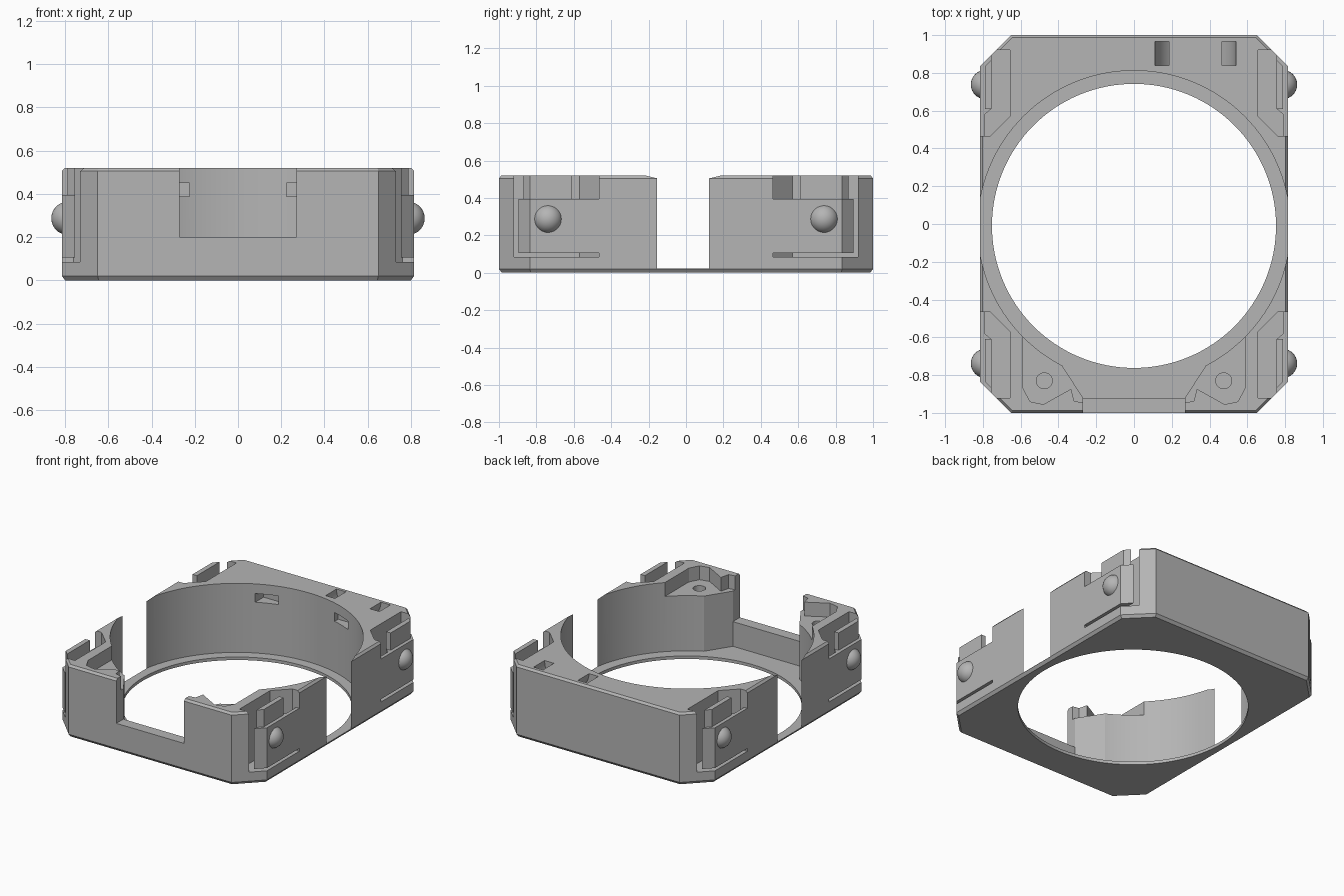
import bpy, bmesh, math
from mathutils import Matrix

old = bpy.data.objects.get("Cube")
if old:
    bpy.data.objects.remove(old, do_unlink=True)

grey = bpy.data.materials.new("plain_grey")
grey.use_nodes = True
grey.diffuse_color = (0.46, 0.46, 0.46, 1)
grey.node_tree.nodes["Principled BSDF"].inputs["Base Color"].default_value = (0.46, 0.46, 0.46, 1)

HX, HY, CORNER = 0.815, 1.0, 1.65   # half sizes and the x + y sum on the corner cuts
HEIGHT, FLOOR = 0.52, 0.022


def loft(name, rings):
    """Closed solid through matching rings of (x, y, z) points."""
    bm = bmesh.new()
    loops = [[bm.verts.new(p) for p in ring] for ring in rings]
    n = len(loops[0])
    for a, b in zip(loops, loops[1:]):
        for i in range(n):
            j = (i + 1) % n
            bm.faces.new((a[i], a[j], b[j], b[i]))
    bm.faces.new(loops[0][::-1])
    bm.faces.new(loops[-1])
    bmesh.ops.recalc_face_normals(bm, faces=bm.faces)
    mesh = bpy.data.meshes.new(name)
    bm.to_mesh(mesh)
    bm.free()
    mesh.materials.append(grey)
    obj = bpy.data.objects.new(name, mesh)
    bpy.context.collection.objects.link(obj)
    return obj


def prism(name, points, z0, z1):
    return loft(name, [[(x, y, z) for x, y in points] for z in (z0, z1)])


def box(name, x0, x1, y0, y1, z0, z1):
    return prism(name, [(x0, y0), (x1, y0), (x1, y1), (x0, y1)], z0, z1)


def arc(cx, cy, r, a0, a1, n):
    angles = [math.radians(a0 + (a1 - a0) * i / n) for i in range(n + 1)]
    return [(cx + r * math.cos(a), cy + r * math.sin(a)) for a in angles]


def disc(name, cx, cy, r, z0, z1, n=128):
    return prism(name, arc(cx, cy, r, 0, 360, n)[:-1], z0, z1)


def mirrored(points, sx, sy=1):
    return [(x * sx, y * sy) for x, y in points]


def smooth(obj):
    bpy.ops.object.select_all(action='DESELECT')
    obj.select_set(True)
    bpy.context.view_layer.objects.active = obj
    bpy.ops.object.shade_smooth_by_angle(angle=math.radians(25))


def cut(target, cutter):
    bpy.context.view_layer.objects.active = target
    mod = target.modifiers.new("cut", 'BOOLEAN')
    mod.operation, mod.solver, mod.object = 'DIFFERENCE', 'EXACT', cutter
    bpy.ops.object.modifier_apply(modifier=mod.name)
    bpy.data.objects.remove(cutter, do_unlink=True)


def outline(inset, z):
    """Rectangle with cut corners, moved inward by an inset."""
    x, y = HX - inset, HY - inset
    s = CORNER - inset * math.sqrt(2)
    q = [(x, s - x), (s - y, y)]
    pts = q + [(-a, b) for a, b in q[::-1]]
    pts += [(-a, -b) for a, b in q] + [(a, -b) for a, b in q[::-1]]
    return [(a, b, z) for a, b in pts]


# Main frame block with bevelled rims
frame = loft("frame", [outline(0.015, 0), outline(0, 0.02),
                       outline(0, HEIGHT - 0.015), outline(0.013, HEIGHT)])

# Through hole and the wider bore above the thin floor
cut(frame, disc("hole", 0, -0.01, 0.752, -0.1, 0.1))
cut(frame, disc("bore", 0, -0.015, 0.827, FLOOR, 0.7))

# Front opening: flared inside, with a low sill at the front wall
flare = [(0.27, -0.92), (0.38, -0.75), (0.38, -0.5)]
cut(frame, prism("flare", flare + mirrored(flare, -1)[::-1], FLOOR, 0.7))
cut(frame, box("notch", -0.27, 0.27, -1.1, -0.9, 0.2, 0.7))

# Screw recesses on the front posts
recess = [(0.587, -0.5), (0.587, -0.87), (0.55, -0.94), (0.48, -0.955),
          (0.333, -0.873), (0.317, -0.937), (0.25, -0.95), (0.25, -0.5)]
for side in (1, -1):
    cut(frame, prism("recess", mirrored(recess, side), 0.42, 0.7))
    cut(frame, disc("screw_hole", side * 0.475, -0.83, 0.042, 0.25, 0.5, 32))

# Slots in the rear wall of the bore
for side in (1, -1):
    x0, x1 = sorted((side * 0.225, side * 0.37))
    cut(frame, box("wall_slot", x0, x1, 0.6, 0.82, 0.388, 0.45))

# Curved tie channel sunk into the rear top
ring = arc(0.325, 0.525, 0.215, 180, 360, 24) + arc(0.325, 0.525, 0.14, 360, 180, 24)
channel = prism("channel", ring, -0.965, -0.84)
channel.data.transform(Matrix.Rotation(math.pi / 2, 4, 'X'))
cut(frame, channel)

# Spring clips at the four corners, each with a ball catch
pocket = [(0.656, 0.92), (0.9, 0.92), (0.9, 0.466), (0.762, 0.466), (0.656, 0.57)]
arm = [(0.79, 0.46), (HX, 0.46), (HX, CORNER - HX), (0.755, CORNER - 0.755),
       (0.755, 0.61), (0.79, 0.58)]
fin = [(0.79, 0.61), (0.79, 0.834), (0.755, 0.869), (0.755, 0.61)]
for sx, lr in ((1, "left"), (-1, "right")):
    for sy, fb in ((-1, "front"), (1, "back")):
        tag = f"{fb}_{lr}"
        cut(frame, prism("pocket", mirrored(pocket, sx, sy), 0.085, 0.7))
        prism("clip_arm_" + tag, mirrored(arm, sx, sy), 0.105, 0.395)
        prism("clip_fin_" + tag, mirrored(fin, sx, sy), 0.39, HEIGHT)
        bpy.ops.mesh.primitive_uv_sphere_add(segments=32, ring_count=16, radius=0.077,
                                             location=(sx * 0.787, sy * 0.738, 0.287))
        ball = bpy.context.object
        ball.name = "clip_ball_" + tag
        ball.data.materials.append(grey)
        # Keep only the outer cap of the ball
        x0, x1 = sorted((sx * 0.6, sx * 0.8))
        cut(ball, box("ball_trim", x0, x1, -2, 2, 0, 1))
        smooth(ball)

smooth(frame)
